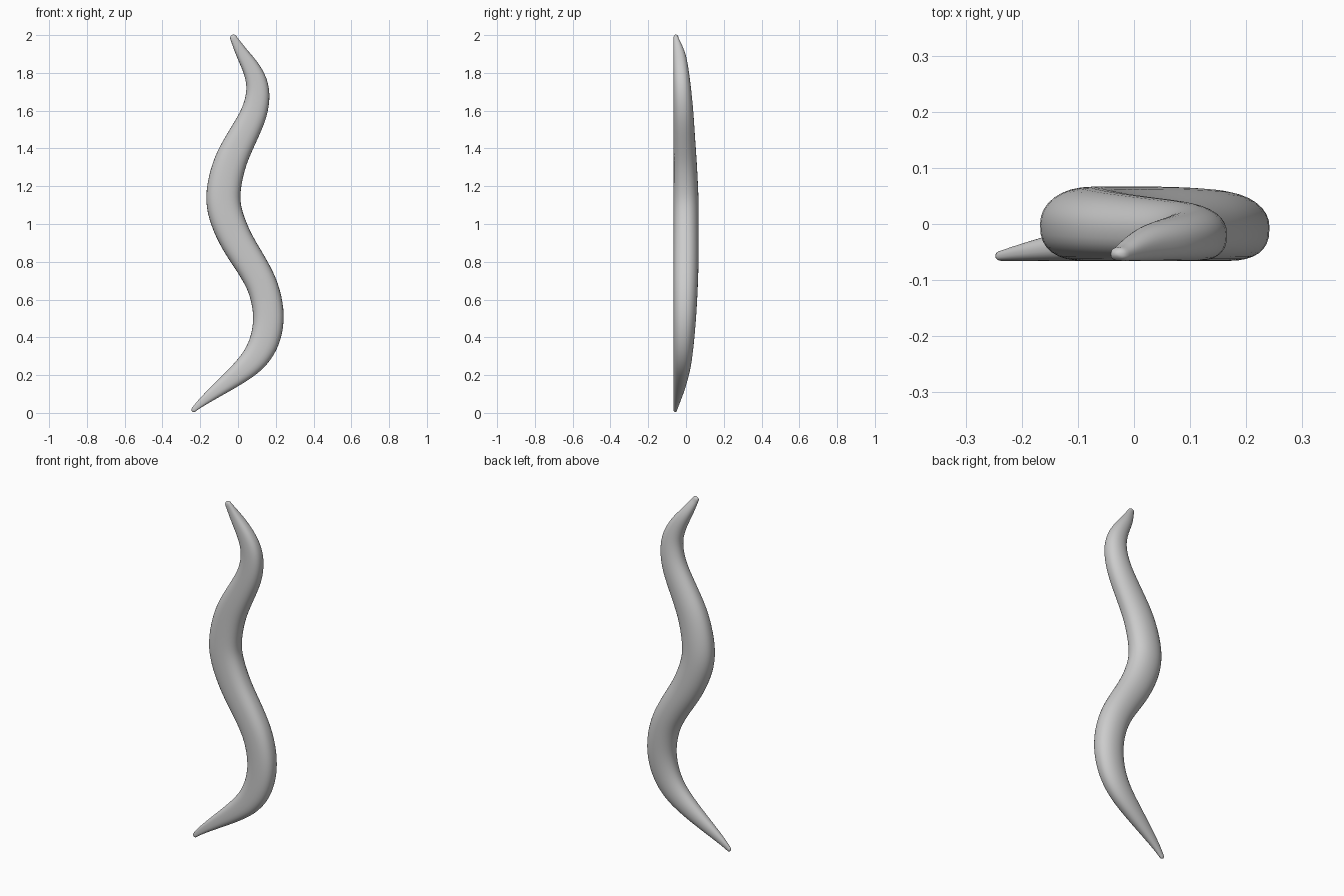
import bpy, bmesh, math
from mathutils import Vector

if "Cube" in bpy.data.objects:
    bpy.data.objects.remove(bpy.data.objects["Cube"])

# Centre line from top to bottom: x, z, half width, back surface y
PATH = [
    (-0.024, 1.985, 0.018, -0.040), (0.020, 1.905, 0.033, -0.004),
    (0.075, 1.815, 0.048, 0.014), (0.106, 1.715, 0.060, 0.027),
    (0.087, 1.590, 0.069, 0.039), (0.020, 1.455, 0.078, 0.048),
    (-0.043, 1.325, 0.086, 0.057), (-0.078, 1.170, 0.090, 0.065),
    (-0.066, 1.050, 0.090, 0.067), (-0.008, 0.911, 0.087, 0.067),
    (0.071, 0.784, 0.083, 0.066), (0.135, 0.660, 0.081, 0.062),
    (0.163, 0.514, 0.081, 0.054), (0.142, 0.384, 0.078, 0.043),
    (0.085, 0.283, 0.069, 0.031), (-0.005, 0.200, 0.054, 0.014),
    (-0.107, 0.122, 0.037, -0.009), (-0.192, 0.056, 0.022, -0.033),
    (-0.234, 0.017, 0.013, -0.047),
]
FRONT = -0.066
SIDES = 32
STEPS = 5


def spline(a, b, c, d, t):
    return tuple(0.5 * (2 * q + (r - p) * t + (2 * p - 5 * q + 4 * r - s) * t * t
                        + (3 * q - p - 3 * r + s) * t ** 3)
                 for p, q, r, s in zip(a, b, c, d))


# Sample the centre line and even out small ripples
pts = [PATH[0]] + PATH + [PATH[-1]]
samples = [spline(*pts[i:i + 4], k / STEPS)
           for i in range(len(PATH) - 1) for k in range(STEPS)] + [PATH[-1]]
for _ in range(4):
    samples = [samples[0]] + [
        tuple((p + 2 * q + r) / 4 for p, q, r in zip(*samples[i - 1:i + 2]))
        for i in range(1, len(samples) - 1)] + [samples[-1]]

bm = bmesh.new()


def add_ring(centre, side, half, back, scale=1.0):
    """Cross-section with a flattened front and a rounded back."""
    mid = (FRONT + back) / 2
    depth = (back - FRONT) / 2 * scale
    ring = []
    for i in range(SIDES):
        a = 2 * math.pi * i / SIDES
        c, s = math.cos(a), math.sin(a)
        e = 2 / (2.6 if s < 0 else 2.1)
        u = math.copysign(abs(c) ** e, c) * half * scale
        v = math.copysign(abs(s) ** e, s) * depth
        ring.append(bm.verts.new(centre + side * u + Vector((0, mid + v, 0))))
    return ring


# Body rings, with rounded tips at both ends
rings = []
last = len(samples) - 1
for i, (x, z, half, back) in enumerate(samples):
    p, n = samples[max(i - 1, 0)], samples[min(i + 1, last)]
    along = Vector((n[0] - p[0], 0, n[1] - p[1])).normalized()
    side = Vector((-along.z, 0, along.x))
    centre = Vector((x, 0, z))
    tip = [(centre + along * half * math.sin(a) * (-1 if i == 0 else 1), math.cos(a))
           for a in (0.4, 0.8, 1.2, 1.45)]
    if i == 0:
        rings += [add_ring(c, side, half, back, s) for c, s in reversed(tip)]
    rings.append(add_ring(centre, side, half, back))
    if i == last:
        rings += [add_ring(c, side, half, back, s) for c, s in tip]

for r0, r1 in zip(rings, rings[1:]):
    for i in range(SIDES):
        j = (i + 1) % SIDES
        bm.faces.new((r0[i], r0[j], r1[j], r1[i]))
bm.faces.new(rings[0])
bm.faces.new(rings[-1])
bmesh.ops.recalc_face_normals(bm, faces=bm.faces)
for f in bm.faces:
    f.smooth = True

mesh = bpy.data.meshes.new("worm_body")
bm.to_mesh(mesh)
bm.free()
bpy.context.collection.objects.link(bpy.data.objects.new("worm_body", mesh))
